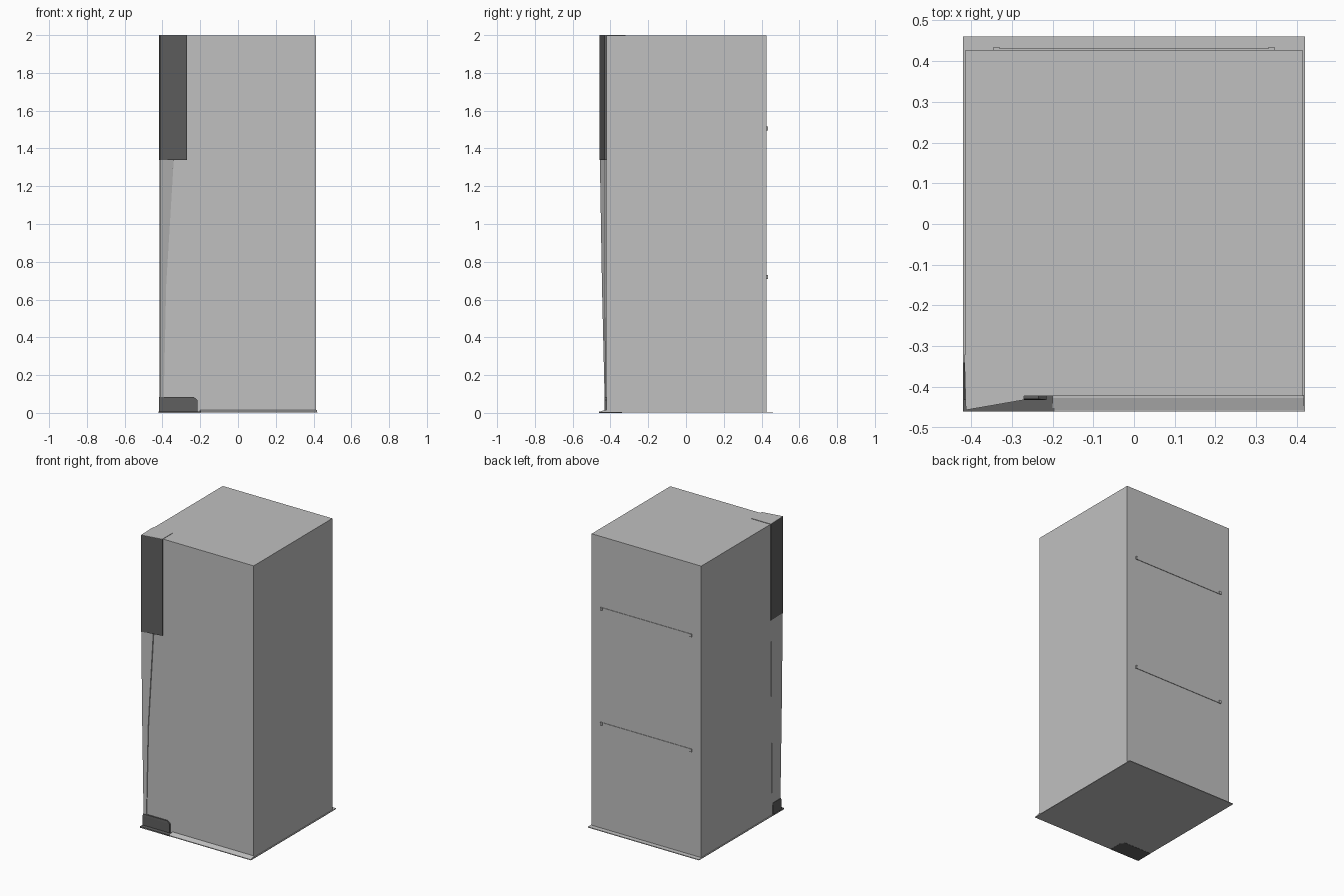
import bpy, bmesh

if "Cube" in bpy.data.objects:
    bpy.data.objects.remove(bpy.data.objects["Cube"])


def material(name, v):
    m = bpy.data.materials.new(name)
    m.diffuse_color = (v, v, v, 1)
    m.use_nodes = True
    m.node_tree.nodes["Principled BSDF"].inputs["Base Color"].default_value = m.diffuse_color
    return m


light = material("light_grey", 0.53)
dark = material("dark_grey", 0.115)


def loft(name, bottom, z0, top, z1, mat):
    """Solid between two matching polygons at heights z0 and z1."""
    bm = bmesh.new()
    a = [bm.verts.new((x, y, z0)) for x, y in bottom]
    b = [bm.verts.new((x, y, z1)) for x, y in top]
    n = len(a)
    bm.faces.new(a[::-1])
    bm.faces.new(b)
    for i in range(n):
        bm.faces.new((a[i], a[(i + 1) % n], b[(i + 1) % n], b[i]))
    bmesh.ops.recalc_face_normals(bm, faces=bm.faces)
    me = bpy.data.meshes.new(name)
    bm.to_mesh(me)
    bm.free()
    me.materials.append(mat)
    ob = bpy.data.objects.new(name, me)
    bpy.context.collection.objects.link(ob)
    return ob


def box(name, x0, x1, y0, y1, z0, z1, mat):
    p = [(x0, y0), (x1, y0), (x1, y1), (x0, y1)]
    return loft(name, p, z0, p, z1, mat)


# Tall cabinet body
box("cabinet_body", -0.414, 0.414, -0.422, 0.427, 0.004, 1.997, light)

# Thin floor sheet with lips at front and back
box("floor_sheet", -0.42, 0.42, -0.46, 0.46, 0.001, 0.006, light)
loft("front_lip", [(-0.2, -0.458), (0.418, -0.458), (0.418, -0.42), (-0.2, -0.42)], 0.006,
     [(-0.2, -0.427), (0.418, -0.427), (0.418, -0.42), (-0.2, -0.42)], 0.016, light)

# Dark corner sleeve at the upper front left, with a light cap
sleeve = [(-0.417, -0.32), (-0.413, -0.457), (-0.27, -0.432), (-0.27, -0.32)]
loft("corner_sleeve", sleeve, 1.34, sleeve, 1.998, dark)
loft("sleeve_cap", sleeve, 1.998, sleeve, 2.0, light)

# Tapering corner strip beneath the sleeve, in two bends
low = [(-0.416, -0.335), (-0.412, -0.431), (-0.393, -0.427), (-0.393, -0.335)]
mid = [(-0.416, -0.33), (-0.412, -0.445), (-0.38, -0.428), (-0.38, -0.33)]
high = [(-0.416, -0.325), (-0.412, -0.456), (-0.34, -0.43), (-0.34, -0.325)]
loft("lower_corner_strip", low, 0.08, mid, 0.68, light)
loft("upper_corner_strip", mid, 0.68, high, 1.34, light)

# Dark foot: floor patch plus upright guard with a cut corner
loft("foot_patch", [(-0.42, -0.46), (-0.195, -0.46), (-0.195, -0.37), (-0.22, -0.34), (-0.42, -0.34)], 0.0,
     [(-0.42, -0.46), (-0.195, -0.46), (-0.195, -0.37), (-0.22, -0.34), (-0.42, -0.34)], 0.008, dark)
guard = [(-0.418, -0.432), (-0.215, -0.432), (-0.215, -0.34), (-0.418, -0.34)]
guard_top = [(-0.417, -0.432), (-0.235, -0.43), (-0.235, -0.34), (-0.417, -0.34)]
loft("foot_guard", guard, 0.008, guard, 0.068, dark)
loft("foot_guard_top", guard, 0.068, guard_top, 0.085, dark)

# Two slim rails across the back, with small end stops
for label, z in (("lower", 0.72), ("upper", 1.505)):
    box(label + "_back_rail", -0.345, 0.345, 0.42, 0.4305, z - 0.009, z + 0.009, light)
    for side, x in (("left", -0.338), ("right", 0.338)):
        box(label + "_rail_stop_" + side, x - 0.007, x + 0.007, 0.42, 0.435, z - 0.01, z + 0.01, light)
